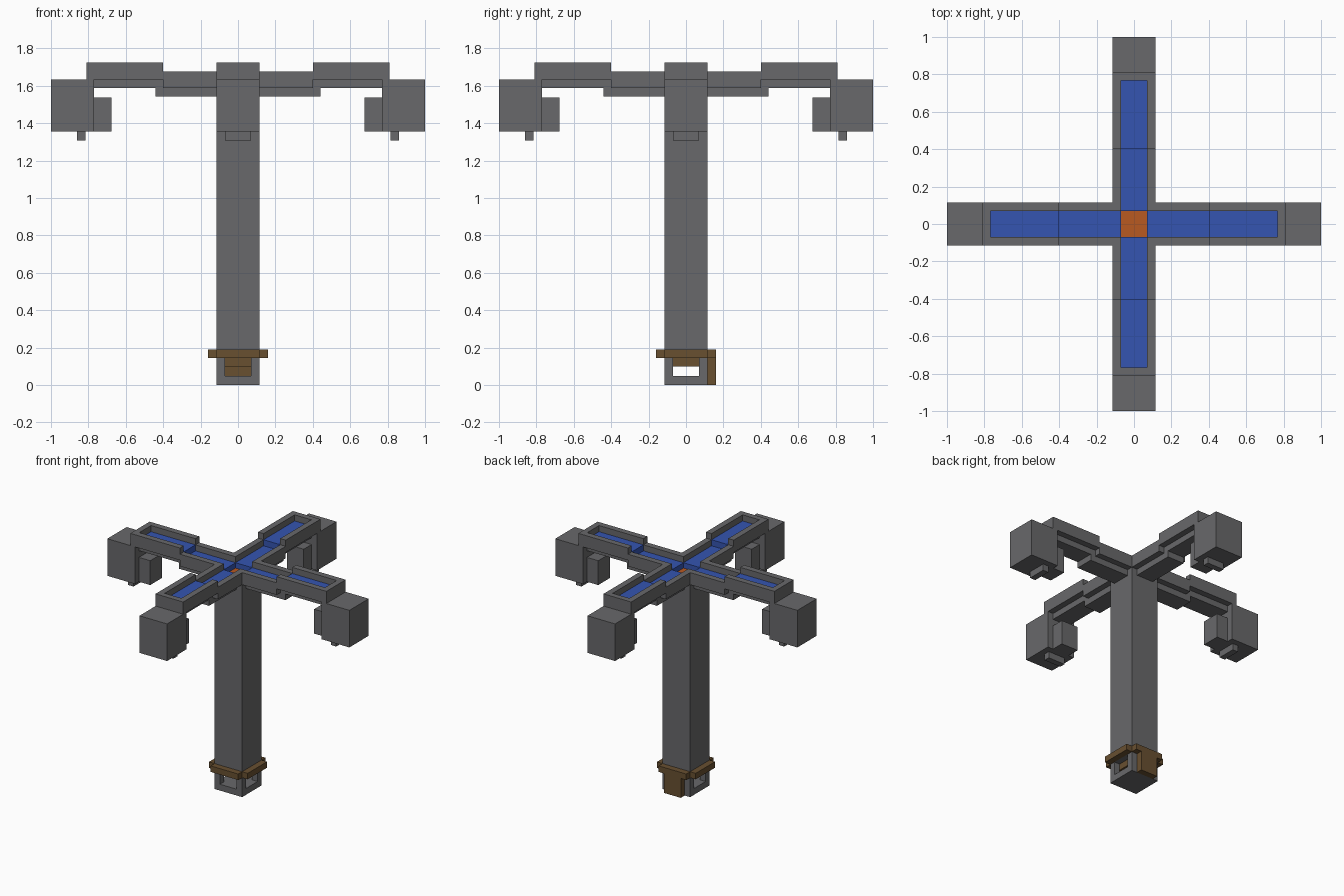
import bpy
import bmesh
from math import pi
from mathutils import Matrix, Vector

if "Cube" in bpy.data.objects:
    bpy.data.objects.remove(bpy.data.objects["Cube"], do_unlink=True)


def material(name, colour):
    m = bpy.data.materials.new(name)
    m.use_nodes = True
    m.diffuse_color = (*colour, 1)
    m.node_tree.nodes["Principled BSDF"].inputs["Base Color"].default_value = (*colour, 1)
    return m


stone = material("grey stone", (0.14, 0.14, 0.145))
water = material("blue water", (0.035, 0.09, 0.44))
copper = material("orange copper", (0.48, 0.1, 0.015))
wood = material("brown wood", (0.14, 0.08, 0.03))


def boxes(name, mat, spans, turn=0):
    """One object from boxes given as (x0, x1, y0, y1, z0, z1), turned about z."""
    bm = bmesh.new()
    for x0, x1, y0, y1, z0, z1 in spans:
        centre = Vector((x0 + x1, y0 + y1, z0 + z1)) / 2
        size = Matrix.Diagonal((x1 - x0, y1 - y0, z1 - z0, 1))
        bmesh.ops.create_cube(bm, size=1, matrix=Matrix.Translation(centre) @ size)
    bmesh.ops.rotate(bm, verts=bm.verts, cent=(0, 0, 0), matrix=Matrix.Rotation(turn, 3, 'Z'))
    mesh = bpy.data.meshes.new(name)
    bm.to_mesh(mesh)
    bm.free()
    mesh.materials.append(mat)
    obj = bpy.data.objects.new(name, mesh)
    bpy.context.collection.objects.link(obj)


W, C, R = 0.114, 0.069, 0.16          # outer half width, channel half width, collar reach
Z0, Z1, Z2, Z3, Z4 = 1.541, 1.587, 1.632, 1.677, 1.723   # arm levels
STEP, END = 0.4, 0.81                 # where the arm steps up, where it ends

# Column, with an open base on four corner posts
boxes("column", stone, [(-W, W, -W, W, 0.145, Z1)])
boxes("base_floor", stone, [(-W, W, -W, W, 0, 0.047)])
posts = [(min(a * C, a * W), max(a * C, a * W), min(b * C, b * W), max(b * C, b * W), 0.047, 0.145)
         for a in (-1, 1) for b in (-1, 1)]
boxes("base_posts", stone, posts)
boxes("base_plug", wood, [(-C, C, -C, C, 0.098, 0.145)])
boxes("back_plate", wood, [(-C, C, W, R, 0, 0.145)])
boxes("basin_floor", copper, [(-C, C, -C, C, Z1, Z1 + 0.005)])

# Four identical sides, each with an arm, a hanging head and a collar strip
for i, side in enumerate(("left", "back", "right", "front")):
    turn = i * pi / 2
    boxes(side + "_collar", wood, [(W, R, -W, W, 0.145, 0.19)], turn)
    boxes(side + "_arm_floor", stone, [(W, 0.44, -C, C, Z0, Z1),
                                       (STEP, 0.77, -C, C, Z1, Z2)], turn)
    boxes(side + "_arm_walls", stone, [(C, STEP, C, W, Z1, Z3),
                                       (W, STEP, -W, -C, Z1, Z3),
                                       (STEP, END, C, W, Z2, Z4),
                                       (STEP, END, -W, -C, Z2, Z4),
                                       (0.767, END, -C, C, Z2, Z4)], turn)
    boxes(side + "_water", water, [(C, STEP, -C, C, Z1, Z2),
                                   (STEP, 0.767, -C, C, Z2, Z3)], turn)
    boxes(side + "_head", stone, [(0.77, 1, -W, W, 1.355, Z2)], turn)
    boxes(side + "_head_block", stone, [(0.677, 0.77, -C, C, 1.355, 1.537)], turn)
    boxes(side + "_nozzle", stone, [(0.815, 0.86, -C, C, 1.307, 1.355)], turn)
